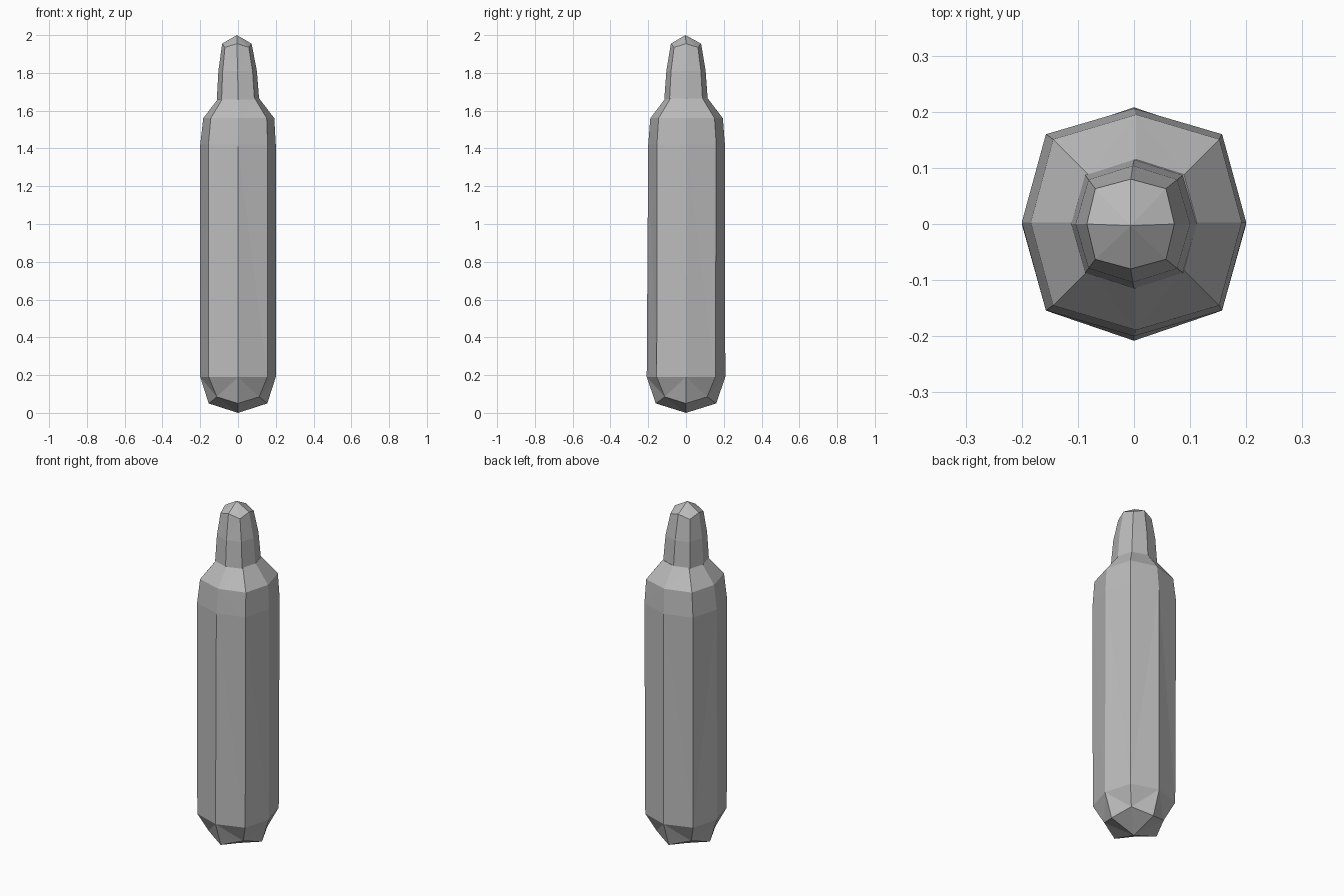
import bpy
import bmesh

cube = bpy.data.objects.get("Cube")
if cube:
    bpy.data.objects.remove(cube, do_unlink=True)

grey = bpy.data.materials.new("plain grey")
grey.use_nodes = True
colour = (0.5, 0.5, 0.5, 1.0)
grey.diffuse_color = colour
grey.node_tree.nodes["Principled BSDF"].inputs["Base Color"].default_value = colour

# Directions around the section: sides and corners alternate
AROUND = [(1, 0), (1, 1), (0, 1), (-1, 1), (-1, 0), (-1, -1), (0, -1), (1, -1)]


def loft(name, rings, tip, tip_at_top):
    """Eight-sided shell. Ring: side z, corner z, x radius, y radius, corner offset, centre x, centre y."""
    bm = bmesh.new()
    loops = []
    for z_side, z_corner, rx, ry, corner, cx, cy in rings:
        loop = []
        for ax, ay in AROUND:
            if ax and ay:
                co = (cx + ax * corner, cy + ay * corner, z_corner)
            else:
                co = (cx + ax * rx, cy + ay * ry, z_side)
            loop.append(bm.verts.new(co))
        loops.append(loop)
    for low, high in zip(loops, loops[1:]):
        for i in range(8):
            j = (i + 1) % 8
            bm.faces.new((low[i], low[j], high[j], high[i]))
    # Pointed end, then a flat cover on the other end
    point = bm.verts.new(tip)
    end, cover = (loops[-1], loops[0]) if tip_at_top else (loops[0], loops[-1])
    for i in range(8):
        bm.faces.new((end[i], end[(i + 1) % 8], point))
    bm.faces.new(cover)
    bmesh.ops.triangulate(bm, faces=[f for f in bm.faces if len(f.verts) == 4])
    bmesh.ops.recalc_face_normals(bm, faces=bm.faces[:])
    mesh = bpy.data.meshes.new(name)
    bm.to_mesh(mesh)
    bm.free()
    mesh.materials.append(grey)
    obj = bpy.data.objects.new(name, mesh)
    bpy.context.collection.objects.link(obj)
    return obj


# Long body with a faceted base and sloping shoulder
loft("body", [
    (0.05, 0.085, 0.155, 0.16, 0.112, 0, 0),
    (0.19, 0.19, 0.2, 0.208, 0.155, 0, 0),
    (1.42, 1.42, 0.2, 0.203, 0.157, 0, 0.003),
    (1.56, 1.56, 0.188, 0.192, 0.148, 0.004, 0.003),
    (1.665, 1.665, 0.108, 0.112, 0.085, 0.004, 0.003),
], (0, 0, 0), False)

# Tapered cap over the neck
loft("cap", [
    (1.66, 1.66, 0.112, 0.115, 0.087, 0, 0),
    (1.81, 1.81, 0.102, 0.104, 0.079, -0.002, 0),
    (1.955, 1.935, 0.078, 0.08, 0.063, -0.006, 0),
], (-0.006, -0.003, 2.0), True)
